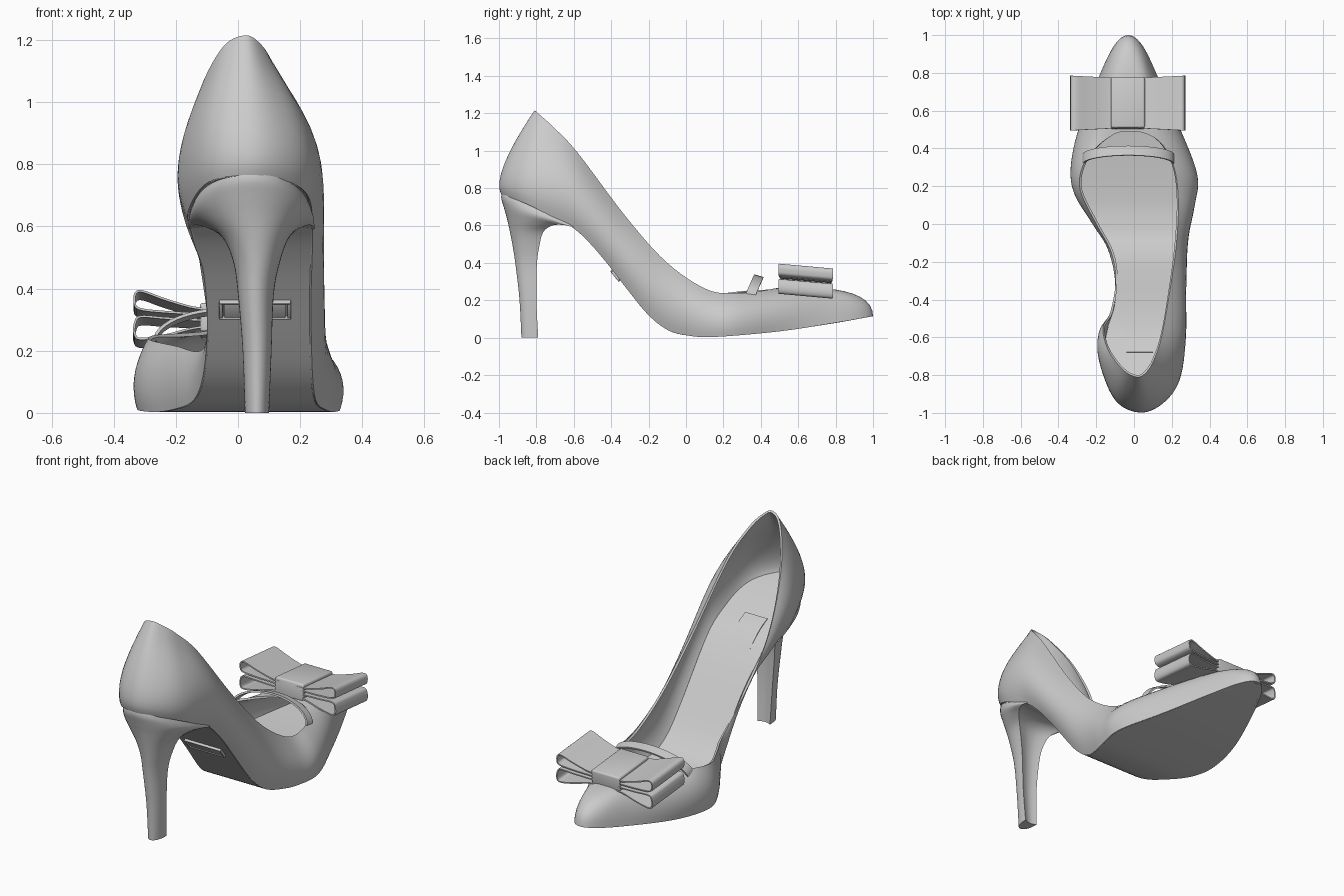
import bpy, bmesh, math
from mathutils import Vector

cube = bpy.data.objects.get("Cube")
if cube:
    bpy.data.objects.remove(cube, do_unlink=True)

grey = bpy.data.materials.new("plain grey")
grey.use_nodes = True
grey.diffuse_color = (0.6, 0.6, 0.6, 1)
grey.node_tree.nodes["Principled BSDF"].inputs["Base Color"].default_value = grey.diffuse_color


def finish(obj, angle=40):
    """Apply modifiers and shade smooth with sharp edges kept."""
    bpy.ops.object.select_all(action="DESELECT")
    obj.select_set(True)
    bpy.context.view_layer.objects.active = obj
    for modifier in list(obj.modifiers):
        bpy.ops.object.modifier_apply(modifier=modifier.name)
    bpy.ops.object.shade_smooth_by_angle(angle=math.radians(angle))


def build(name, verts, faces, thickness=0, offset=0, recalc=False):
    mesh = bpy.data.meshes.new(name)
    mesh.from_pydata(verts, [], faces)
    mesh.materials.append(grey)
    if recalc:
        bm = bmesh.new()
        bm.from_mesh(mesh)
        bmesh.ops.recalc_face_normals(bm, faces=bm.faces)
        bm.to_mesh(mesh)
        bm.free()
    obj = bpy.data.objects.new(name, mesh)
    bpy.context.collection.objects.link(obj)
    if thickness:
        solid = obj.modifiers.new("thickness", "SOLIDIFY")
        solid.thickness, solid.offset = thickness, offset
    finish(obj)


def spline(points, steps, closed=False):
    """Smooth curve through the given points."""
    pts = [Vector(p) for p in points]
    count = len(pts)

    def at(i):
        return pts[i % count] if closed else pts[max(0, min(count - 1, i))]

    out = []
    for i in range(count if closed else count - 1):
        a, b, c, d = (at(i + k) for k in (-1, 0, 1, 2))
        for s in range(steps):
            t = s / steps
            out.append(b + (c - a) * (t / 2) + (2 * a - 5 * b + 4 * c - d) * (t * t / 2)
                       + (3 * b - a - 3 * c + d) * (t ** 3 / 2))
    return out if closed else out + [pts[-1]]


def lookup(curve, value):
    """Linear lookup in a list of (key, result) pairs sorted by key."""
    for (k0, r0), (k1, r1) in zip(curve, curve[1:]):
        if value <= k1:
            return r0 + (r1 - r0) * max(0, value - k0) / max(k1 - k0, 1e-6)
    return curve[-1][1]


def grid_faces(rows, columns, wrap=False):
    return [(r * columns + c, r * columns + (c + 1) % columns,
             (r + 1) * columns + (c + 1) % columns, (r + 1) * columns + c)
            for r in range(rows - 1) for c in range(columns if wrap else columns - 1)]


# Side profile of the sole: y, z
arch = spline([(-1, .77), (-.9, .735), (-.8, .69), (-.7, .64), (-.6, .585), (-.5, .49),
               (-.4, .37), (-.3, .24), (-.2, .12), (-.1, .042), (0, .013), (.15, .004),
               (.5, .034), (.8, .08), (1, .115)], 5)
arch = [tuple(p) for p in arch]

# Three outlines from toe round the left side, the heel and the right side
sole_edge = [(-.03, 1), (.045, .945), (.13, .77), (.24, .5), (.325, .26), (.305, .1),
             (.25, -.1), (.235, -.35), (.24, -.6), (.225, -.82), (.145, -.94), (.03, -.988),
             (-.095, -.92), (-.16, -.72), (-.145, -.57), (-.11, -.46), (-.1, -.3),
             (-.13, -.13), (-.2, 0), (-.3, .16), (-.325, .3), (-.29, .5), (-.19, .77),
             (-.105, .945)]
bulge = [(-.03, .945, .21), (.04, .885, .213), (.11, .72, .21), (.235, .48, .17),
         (.325, .26, .13), (.315, .1, .14), (.285, -.1, .22), (.277, -.32, .44),
         (.27, -.6, .78), (.235, -.82, .86), (.15, -.945, .86), (.03, -.993, .86),
         (-.1, -.925, .87), (-.185, -.72, .82), (-.185, -.57, .69), (-.118, -.46, .465),
         (-.1, -.3, .262), (-.14, -.13, .12), (-.22, 0, .12), (-.315, .16, .12),
         (-.33, .3, .13), (-.28, .48, .17), (-.17, .72, .21), (-.1, .885, .213)]
topline = [(-.03, .49, .265), (.04, .485, .265), (.11, .455, .26), (.165, .4, .25),
           (.215, .29, .24), (.235, .12, .255), (.225, -.1, .4), (.195, -.32, .645),
           (.15, -.58, .99), (.11, -.71, 1.127), (.07, -.78, 1.19), (.02, -.81, 1.215),
           (-.055, -.775, 1.17), (-.135, -.67, 1), (-.165, -.55, .75), (-.125, -.465, .495),
           (-.097, -.3, .28), (-.12, -.15, .2), (-.2, 0, .215), (-.285, .18, .235),
           (-.27, .31, .25), (-.2, .405, .255), (-.13, .46, .26), (-.08, .485, .265)]
STEPS, ROWS = 6, 12
low = [Vector((p.x, p.y, lookup(arch, p.y))) for p in spline(sole_edge, STEPS, True)]
middle, high = spline(bulge, STEPS, True), spline(topline, STEPS, True)

# Upper: curved wall through the three outlines
verts = []
for r in range(ROWS):
    t = r / (ROWS - 1)
    for a, b, c in zip(low, middle, high):
        first, second = math.sqrt((b - a).length), math.sqrt((c - b).length)
        m = first / (first + second)
        verts.append(a * ((t - m) * (t - 1) / m) + b * (t * (t - 1) / (m * (m - 1)))
                     + c * (t * (t - m) / (1 - m)))
build("upper", verts, [f[::-1] for f in grid_faces(ROWS, len(low), True)], .012, -1)


def strip(name, y0, y1, right, left, lift, thickness, length=80, across=6):
    """Plate following the arch between a right and a left border."""
    points = []
    for i in range(length):
        y = y0 + (y1 - y0) * i / (length - 1)
        x0, x1 = lookup(right, y), lookup(left, y)
        points += [(x0 + (x1 - x0) * k / across, y, lookup(arch, y) + lift)
                   for k in range(across + 1)]
    build(name, points, grid_faces(length, across + 1), thickness, 1)


# Sole with a thin pad on its upper side
INSET, SOLE = .005, .026
heel_index = 11 * STEPS
left_side = sorted((p.y, p.x - INSET) for p in low[:heel_index + 1])
right_side = sorted((p.y, p.x + INSET) for p in low[heel_index:] + low[:1])
strip("sole", -.98, .985, right_side, left_side, 0, SOLE)
strip("insole_pad", -.68, -.3, [(-1, -.04), (0, -.04)], [(-1, .1), (0, .1)], SOLE + .006, .004)

# Heel: back z, front z, back y, front y, right x, left x of each ring
heel_rings = spline([(.79, .605, -.98, -.6, -.15, .236), (.75, .592, -.988, -.605, -.16, .246),
                     (.7, .603, -.975, -.655, -.148, .24), (.64, .6, -.958, -.715, -.11, .21),
                     (.56, .565, -.94, -.763, -.05, .165), (.48, .485, -.925, -.785, -.015, .135),
                     (.38, .38, -.91, -.798, 0, .115), (.2, .2, -.89, -.8, .015, .108),
                     (0, 0, -.88, -.79, .022, .1)], 4)
verts, ARC = [], 28
for zb, zf, yb, yf, xr, xl in heel_rings:
    centre, half = (xr + xl) / 2, (xl - xr) / 2
    ring = [(-math.cos(math.pi * k / ARC), max(0, math.sin(math.pi * k / ARC)) ** .8)
            for k in range(ARC + 1)]
    ring += [(.5, .1), (0, .14), (-.5, .1)]
    verts += [(centre + half * u, yf + (yb - yf) * v, zf + (zb - zf) * v) for u, v in ring]
columns = ARC + 4
rows = len(heel_rings)
caps = [tuple(range(columns)), tuple(range((rows - 1) * columns, rows * columns))]
build("heel", verts, grid_faces(rows, columns, True) + caps, recalc=True)

# Strap arching over the throat
verts, ARC = [], 24
for k in range(ARC + 1):
    a = math.pi * k / ARC
    x, y, z = -.03 + .238 * math.cos(a), .318 + .045 * math.sin(a), .232 + .102 * math.sin(a)
    verts += [(x, y, z), (x, y + .05, z - .014)]
build("throat_strap", verts, grid_faces(ARC + 1, 2), .01)

# Bow loops: offset from the knot, z
BOW_X, BOW_Y, TILT = -.033, .64, -.09
upper_loop = [(0, .335), (.1, .338), (.2, .365), (.27, .39), (.295, .387), (.3, .36),
              (.285, .335), (.2, .325), (.1, .32), (0, .315)]
lower_loop = [(0, .3), (.1, .3), (.2, .305), (.28, .31), (.298, .29), (.3, .255),
              (.28, .238), (.2, .25), (.1, .275), (0, .28)]
for level, loop in (("upper", upper_loop), ("lower", lower_loop)):
    for side, sign in (("left", 1), ("right", -1)):
        verts = []
        curve = spline(loop, 5)
        for p in curve:
            depth = .13 + .05 * p.x
            verts += [(BOW_X + sign * p.x, BOW_Y + s * depth, p.y + TILT * (s * depth + .14))
                      for s in (-1, 0, 1)]
        build(f"bow_{level}_loop_{side}", verts, grid_faces(len(curve), 3), .007)


def block(name, size, location, tilt, bevel):
    bpy.ops.mesh.primitive_cube_add(size=1, location=location, rotation=(tilt, 0, 0))
    obj = bpy.context.object
    obj.name = name
    obj.data.materials.append(grey)
    for v in obj.data.vertices:
        v.co = [c * s for c, s in zip(v.co, size)]
    edge = obj.modifiers.new("soft edges", "BEVEL")
    edge.width, edge.segments = bevel, 3
    finish(obj)


# Knot wrapped round the middle of the bow
block("bow_knot", (.18, .27, .095), (BOW_X, BOW_Y, .296), math.atan(TILT), .01)

# Small framed plate under the arch
slope = -.885
plate = Vector((.055, -.375, .333))
tangent = Vector((0, math.cos(slope), math.sin(slope)))
block("arch_plate", (.2, .06, .012), plate, slope, .003)
for name, shift in (("top", -.032), ("bottom", .032)):
    block(f"arch_plate_rim_{name}", (.23, .008, .02), plate + tangent * shift, slope, .003)
for name, shift in (("left", .11), ("right", -.11)):
    block(f"arch_plate_end_{name}", (.012, .06, .02), plate + Vector((shift, 0, 0)), slope, .003)
